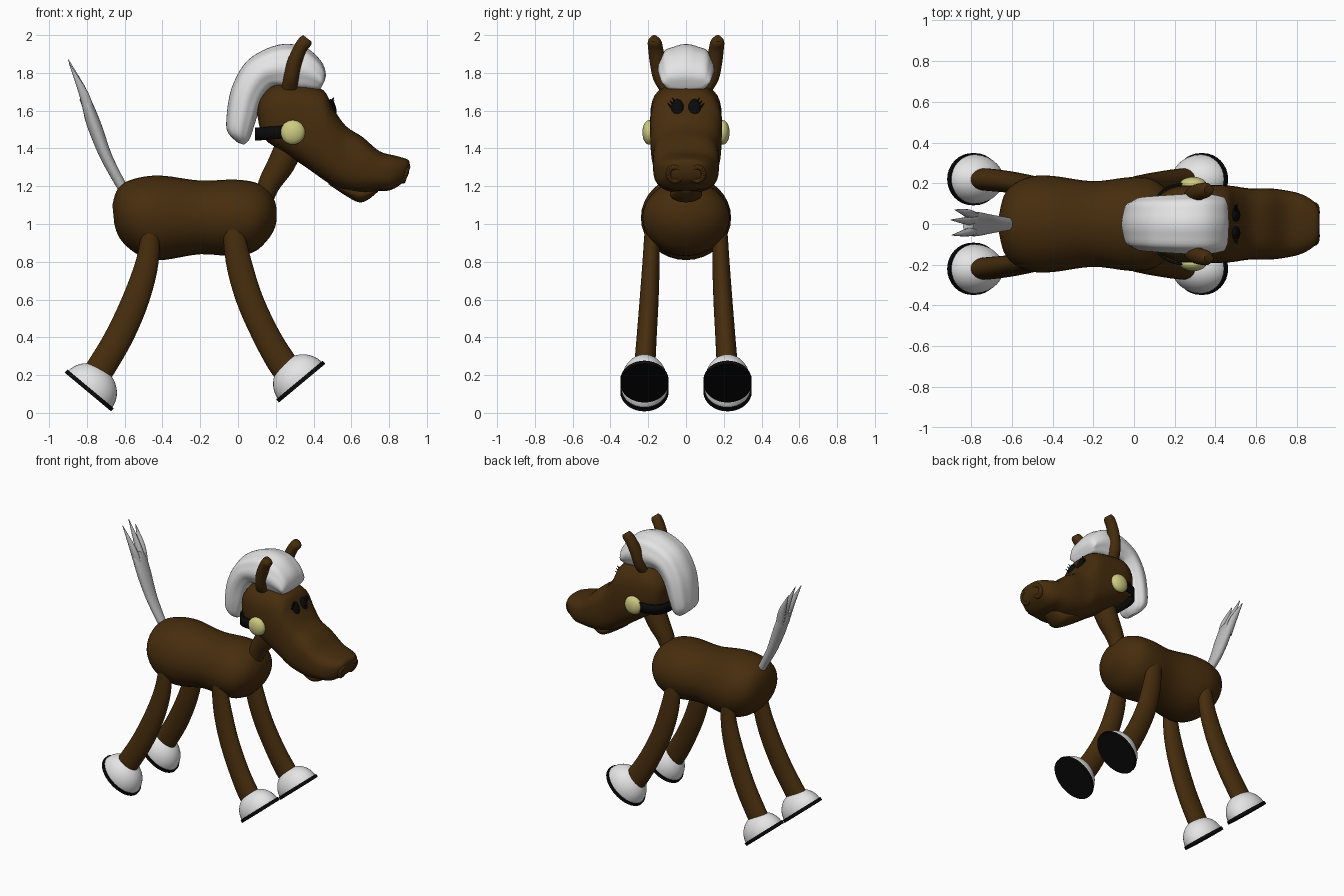
import bpy
import bmesh
from math import sin, cos, pi, radians, copysign
from mathutils import Vector, Matrix

cube = bpy.data.objects.get("Cube")
if cube:
    bpy.data.objects.remove(cube, do_unlink=True)


def material(name, colour):
    mat = bpy.data.materials.new(name)
    mat.use_nodes = True
    mat.diffuse_color = (*colour, 1)
    bsdf = mat.node_tree.nodes["Principled BSDF"]
    bsdf.inputs["Base Color"].default_value = (*colour, 1)
    bsdf.inputs["Roughness"].default_value = 0.7
    return mat


BROWN = material("brown coat", (.062, .026, .004))
WHITE = material("white hair and hooves", (.78, .78, .78))
GREY = material("grey tail", (.5, .5, .5))
BLACK = material("black", (.003, .003, .003))
YELLOW = material("pale yellow", (.62, .6, .22))


def finish(name, bm, mat, angle=50):
    """Turn a bmesh into a smooth shaded object."""
    bmesh.ops.recalc_face_normals(bm, faces=bm.faces)
    mesh = bpy.data.meshes.new(name)
    bm.to_mesh(mesh)
    bm.free()
    mesh.materials.append(mat)
    for poly in mesh.polygons:
        poly.use_smooth = True
    mesh.set_sharp_from_angle(angle=radians(angle))
    obj = bpy.data.objects.new(name, mesh)
    bpy.context.collection.objects.link(obj)
    return obj


def blend(rows, steps):
    """Run a smooth curve through rows of numbers."""
    rows = [Vector(r) for r in rows]
    rows = [rows[0]] + rows + [rows[-1]]
    for a, b, c, d in zip(rows, rows[1:], rows[2:], rows[3:]):
        for i in range(steps):
            t = i / steps
            yield (b * 2 + (c - a) * t + (a * 2 - b * 5 + c * 4 - d) * t * t
                   + (b * 3 - a - c * 3 + d) * t ** 3) / 2
    yield rows[-1]


def loft(name, rows, mat, side=1, power=1, steps=4, ripple=0, sides=32):
    """Skin rings; a row is upper x z, lower x z, half width and y centre."""
    bm = bmesh.new()
    rings = []
    rows = [tuple(r) + (0,) * (6 - len(r)) for r in rows]
    for ux, uz, lx, lz, width, yc in blend(rows, steps):
        mid = Vector((ux + lx, 2 * yc * side, uz + lz)) / 2
        half = Vector((ux - lx, 0, uz - lz)) / 2
        ring = []
        for k in range(sides):
            a = 2 * pi * k / sides
            c, s = (copysign(abs(f) ** power, f) for f in (cos(a), sin(a)))
            grow = 1 + ripple * cos(8 * a)
            ring.append(bm.verts.new(mid + (half * c + Vector((0, width * s, 0))) * grow))
        rings.append(ring)
    for p, q in zip(rings, rings[1:]):
        for k in range(sides):
            j = (k + 1) % sides
            bm.faces.new((p[k], p[j], q[j], q[k]))
    bm.faces.new(rings[0])
    bm.faces.new(rings[-1])
    return finish(name, bm, mat)


def ball(name, loc, size, mat, tilt=0):
    bm = bmesh.new()
    place = Matrix.Translation(loc) @ Matrix.Rotation(tilt, 4, 'Y') @ Matrix.Diagonal((*size, 1))
    bmesh.ops.create_uvsphere(bm, u_segments=24, v_segments=14, radius=1, matrix=place)
    return finish(name, bm, mat)


# Torso and neck
loft("body", [
    (-.665, 1.1, -.655, 1, .05), (-.645, 1.17, -.63, .93, .14),
    (-.6, 1.22, -.57, .865, .2), (-.5, 1.25, -.49, .82, .235),
    (-.39, 1.255, -.39, .81, .235), (-.2, 1.23, -.2, .84, .21),
    (-.02, 1.235, -.02, .83, .23), (.09, 1.22, .09, .855, .22),
    (.16, 1.18, .16, .92, .165), (.195, 1.12, .195, .98, .09),
    (.205, 1.07, .205, 1.03, .03)], BROWN)
loft("neck", [
    (.09, 1.12, .17, 1.08, .05), (.11, 1.23, .215, 1.18, .06),
    (.16, 1.34, .29, 1.28, .075), (.22, 1.48, .36, 1.42, .085)], BROWN)

# Head with long muzzle, and the lower lip
loft("head", [
    (.1, 1.59, .11, 1.53, .05), (.12, 1.67, .14, 1.45, .14),
    (.2, 1.74, .24, 1.38, .185), (.33, 1.74, .36, 1.3, .19),
    (.45, 1.71, .43, 1.25, .19), (.5, 1.62, .49, 1.21, .185),
    (.57, 1.52, .56, 1.18, .175), (.66, 1.46, .66, 1.165, .175),
    (.75, 1.385, .74, 1.175, .165), (.84, 1.36, .81, 1.18, .145),
    (.9, 1.34, .88, 1.225, .1), (.91, 1.31, .905, 1.27, .04)], BROWN, power=.7)
loft("lower_lip", [
    (.48, 1.24, .48, 1.21, .05), (.56, 1.22, .57, 1.15, .08),
    (.64, 1.2, .64, 1.115, .085), (.7, 1.2, .69, 1.13, .07),
    (.75, 1.2, .74, 1.17, .04)], BROWN)

# Mane with combed ridges
loft("mane", [
    (0, 1.43, .03, 1.42, .05), (-.05, 1.48, .06, 1.45, .1),
    (-.06, 1.55, .09, 1.54, .12), (-.035, 1.71, .13, 1.66, .13),
    (.035, 1.845, .18, 1.72, .135), (.13, 1.915, .23, 1.72, .14),
    (.245, 1.95, .29, 1.7, .145), (.36, 1.93, .35, 1.7, .145),
    (.44, 1.86, .4, 1.7, .135), (.465, 1.79, .43, 1.71, .12),
    (.45, 1.74, .44, 1.72, .07)], WHITE, power=.85, ripple=.025, sides=48)

# Tail: a thin leaf splitting into three points
loft("tail", [
    (-.635, 1.18, -.58, 1.19, .03), (-.73, 1.35, -.665, 1.36, .045),
    (-.8, 1.52, -.72, 1.52, .058), (-.825, 1.62, -.765, 1.63, .06),
    (-.84, 1.66, -.79, 1.67, .05)], GREY)
for label, y, tip_x, tip_z in (("far", .07, -.88, 1.82), ("middle", .02, -.9, 1.87),
                               ("near", -.055, -.895, 1.85)):
    loft("tail_point_" + label, [
        (-.81, 1.56, -.75, 1.56, .02, y * .5), (-.84, 1.68, -.79, 1.69, .02, y * .75),
        (tip_x, tip_z, tip_x + .004, tip_z, .002, y)], GREY, sides=12)


def hoof(name, x, z, lean, side):
    """White dome on a black oval sole, tipped forwards or backwards."""
    along, up = Vector((.767, .64 * lean)), Vector((-.64 * lean, .767))

    def row(height, size):
        c = Vector((x, z)) + up * height
        a, b = c + along * .16 * size, c - along * .16 * size
        return (*a, *b, .128 * size, .22)

    loft(name + "_sole", [row(-.01, 1), row(.012, 1)], BLACK, side, steps=1)
    dome = [row(.14 * sin(t * pi / 20), .95 * cos(t * pi / 20)) for t in range(10)]
    loft(name + "_dome", dome, WHITE, side, steps=2)


for label, side in (("near", -1), ("far", 1)):
    # Legs and hooves
    loft("front_leg_" + label, [
        (-.03, 1.04, -.02, 1.04, .01, .18), (-.075, .99, .02, 1, .035, .18),
        (-.065, .8, .07, .81, .045, .185), (-.01, .59, .13, .62, .05, .195),
        (.08, .385, .22, .43, .053, .208), (.17, .22, .31, .29, .055, .218),
        (.23, .15, .36, .23, .05, .22)], BROWN, side)
    loft("rear_leg_" + label, [
        (-.46, 1.04, -.45, 1.04, .01, .18), (-.5, .99, -.42, 1, .035, .18),
        (-.54, .81, -.42, .8, .045, .185), (-.61, .62, -.47, .59, .05, .195),
        (-.7, .43, -.555, .385, .053, .208), (-.79, .28, -.655, .21, .055, .218),
        (-.83, .22, -.7, .14, .05, .22)], BROWN, side)
    hoof("front_hoof_" + label, .333, .165, 1, side)
    hoof("rear_hoof_" + label, -.788, .118, -1, side)

    # Ears
    loft("ear_" + label, [
        (.23, 1.7, .31, 1.7, .025, .11), (.24, 1.77, .32, 1.76, .045, .128),
        (.26, 1.86, .335, 1.84, .043, .148), (.295, 1.94, .36, 1.91, .04, .16),
        (.325, 1.985, .385, 1.945, .036, .166),
        (.345, 2, .39, 1.965, .02, .168)], BROWN, side)

    # Eyes with lashes, and nostril rims
    ball("eye_" + label, (.498, side * .045, 1.61), (.022, .034, .052), BLACK, -.2)
    for k in range(3):
        y = .055 + .012 * k
        lash = [(.48, 1.645 - .012 * k, .5, 1.64 - .012 * k, .006, y),
                (.505, 1.67 - .014 * k, .51, 1.667 - .014 * k, .001, y + .018)]
        loft("eyelash_%s_%d" % (label, k), lash, BLACK, side, steps=1, sides=6)
    bm = bmesh.new()
    for k in range(20):
        a = 2 * pi * k / 20
        place = Matrix.Translation((.885 + .012 * sin(a), side * (.058 + .034 * cos(a)),
                                    1.265 + .036 * sin(a)))
        bmesh.ops.create_icosphere(bm, subdivisions=2, radius=.016, matrix=place)
    finish("nostril_rim_" + label, bm, BROWN)

    # Bridle knobs
    ball("bridle_knob_" + label, (.29, side * .195, 1.485), (.065, .036, .065), YELLOW)

# Bridle strap wrapped round the back of the head
bm = bmesh.new()
pairs = []
for k in range(33):
    a = pi * k / 32
    x = .29 - .195 * sin(a) ** .7
    y = copysign(.197 * abs(cos(a)) ** .6, cos(a))
    z = 1.475 + (x - .09) * .08
    pairs.append([bm.verts.new((x, y, z + h)) for h in (-.034, .034)])
for p, q in zip(pairs, pairs[1:]):
    bm.faces.new((p[0], q[0], q[1], p[1]))
strap = finish("bridle_strap", bm, BLACK)
thick = strap.modifiers.new("thickness", 'SOLIDIFY')
thick.thickness = .012
thick.offset = 0
